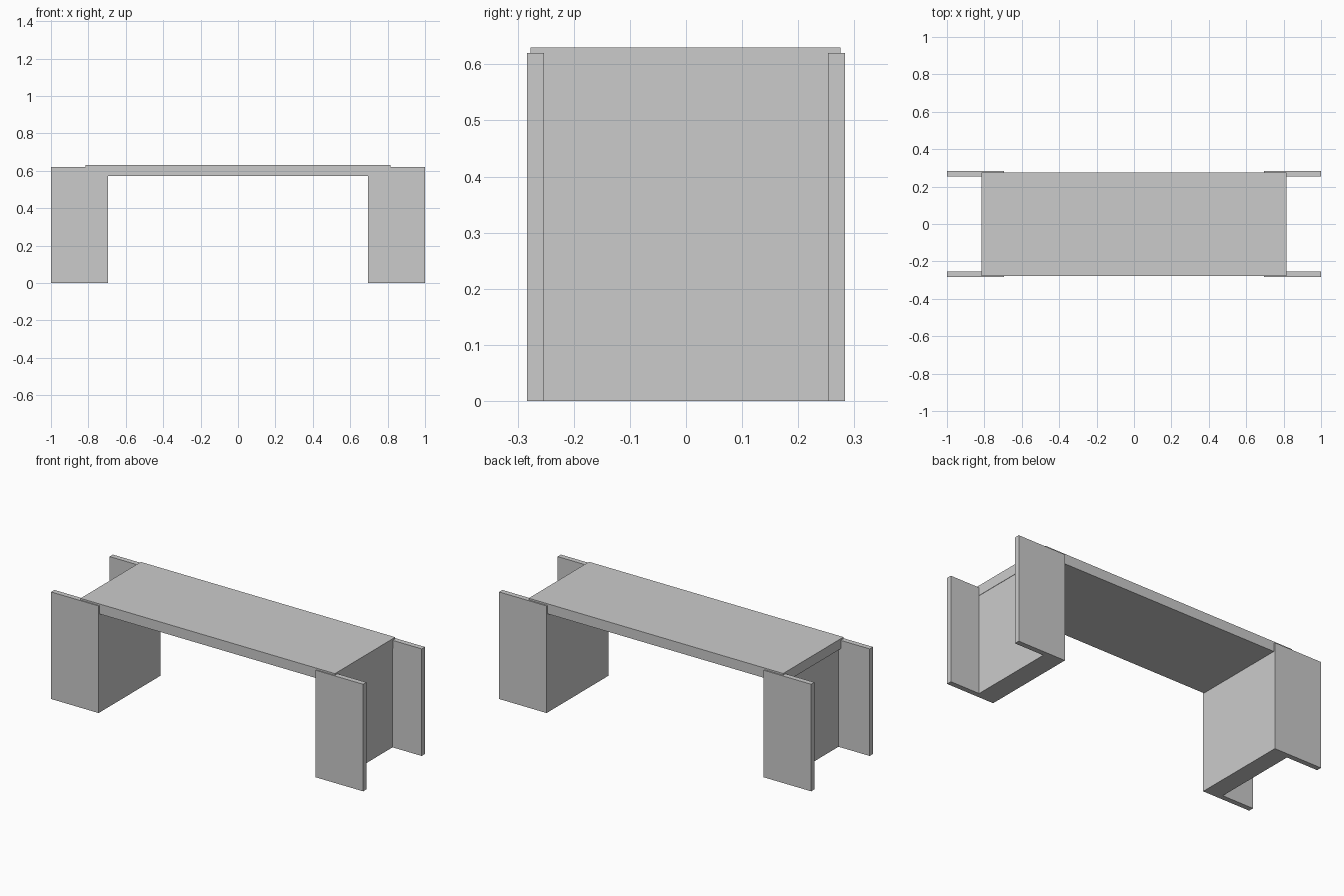
import bpy

if "Cube" in bpy.data.objects:
    bpy.data.objects.remove(bpy.data.objects["Cube"])


def box(name, x, y, z):
    """Box spanning the given (min, max) ranges."""
    bpy.ops.mesh.primitive_cube_add(size=1, location=[(a + b) / 2 for a, b in (x, y, z)])
    obj = bpy.context.object
    obj.name = name
    obj.scale = [b - a for a, b in (x, y, z)]
    bpy.ops.object.transform_apply(location=True, rotation=False, scale=True)
    return obj


def span(side, near, far):
    """Mirror a positive range to the chosen side."""
    return tuple(sorted((side * near, side * far)))


# Seat board, let into the tops of the side plates
box("seat", (-0.815, 0.815), (-0.277, 0.275), (0.572, 0.63))

# H-shaped supports: a cross block between front and back plates
for sx, end, outer in ((-1, "left", 0.80), (1, "right", 0.813)):
    box(f"{end}_cross_block", span(sx, 0.695, outer), (-0.254, 0.253), (0, 0.572))
    for sy, face in ((-1, "front"), (1, "back")):
        box(f"{end}_{face}_plate", span(sx, 0.695, 1.0), span(sy, 0.253, 0.283), (0, 0.62))
